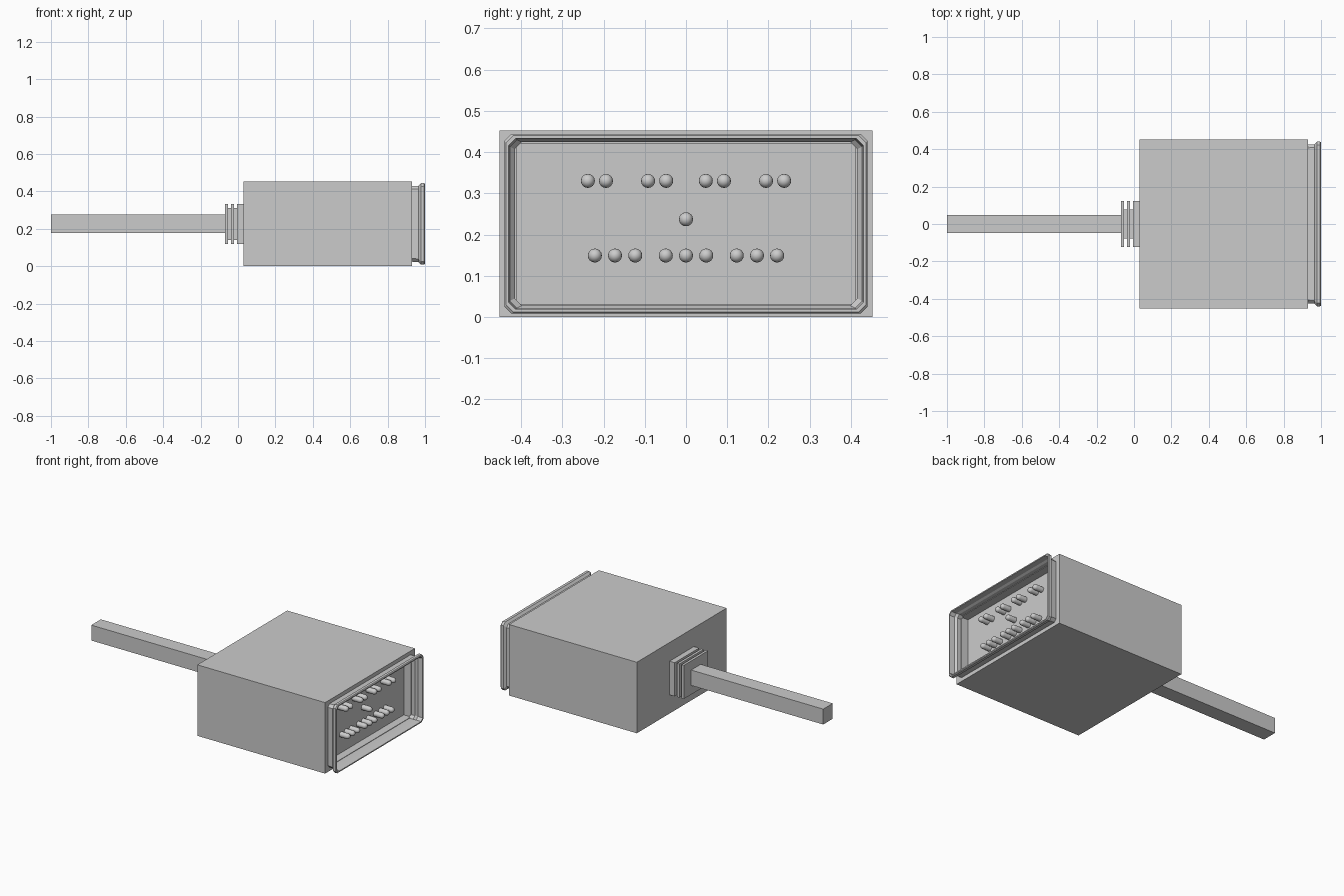
import bpy, bmesh, math
from mathutils import Matrix

if "Cube" in bpy.data.objects:
    bpy.data.objects.remove(bpy.data.objects["Cube"])

CZ = 0.226  # height of the connector axis

grey = bpy.data.materials.new("plain grey")
grey.diffuse_color = (0.6, 0.6, 0.6, 1)
grey.use_nodes = True
grey.node_tree.nodes["Principled BSDF"].inputs["Base Color"].default_value = grey.diffuse_color


def finish(name, bm):
    bmesh.ops.recalc_face_normals(bm, faces=bm.faces)
    me = bpy.data.meshes.new(name)
    bm.to_mesh(me)
    bm.free()
    me.materials.append(grey)
    ob = bpy.data.objects.new(name, me)
    bpy.context.collection.objects.link(ob)
    return ob


def section(bm, x, hy, hz, c):
    """Rectangle across the x axis, with chamfered corners when c > 0."""
    if c:
        q = [(hy, hz - c), (hy - c, hz), (c - hy, hz), (-hy, hz - c),
             (-hy, c - hz), (c - hy, -hz), (hy - c, -hz), (hy, c - hz)]
    else:
        q = [(hy, hz), (-hy, hz), (-hy, -hz), (hy, -hz)]
    return [bm.verts.new((x, y, CZ + z)) for y, z in q]


def loft(name, rings, chamfer=0.0, closed=False):
    """Skin a list of (x, half width, half height) sections along x."""
    bm = bmesh.new()
    loops = [section(bm, *r, chamfer) for r in rings]
    pairs = list(zip(loops, loops[1:]))
    if closed:
        pairs.append((loops[-1], loops[0]))
    else:
        bm.faces.new(loops[0])
        bm.faces.new(loops[-1])
    for a, b in pairs:
        n = len(a)
        for i in range(n):
            j = (i + 1) % n
            bm.faces.new((a[i], a[j], b[j], b[i]))
    return finish(name, bm)


# Housing box with a recessed pin face at the front end
loft("housing", [(0.03, 0.452, 0.226), (0.93, 0.452, 0.226),
                 (0.93, 0.411, 0.195), (0.88, 0.411, 0.195)])

# Flared lip around the opening
loft("lip", [(0.925, 0.424, 0.202), (0.965, 0.426, 0.204), (0.978, 0.440, 0.218),
             (0.995, 0.440, 0.218), (1.0, 0.436, 0.214), (1.0, 0.430, 0.207),
             (0.968, 0.427, 0.204), (0.955, 0.415, 0.198), (0.925, 0.415, 0.198)],
     chamfer=0.017, closed=True)

# Strain relief: stacked plates on a narrower core
loft("relief_core", [(-0.062, 0.078, 0.086), (0.035, 0.078, 0.086)])
for i, (x0, x1) in enumerate([(-0.07, -0.054), (-0.038, -0.022), (-0.006, 0.031)]):
    loft(f"relief_plate_{i + 1}", [(x0, 0.122, 0.107), (x1, 0.122, 0.107)])

# Square cable
loft("cable", [(-1.0, 0.048, 0.049), (-0.06, 0.048, 0.049)])

# Round-tipped pins
pins = [(s * y, 0.33) for s in (-1, 1) for y in (0.048, 0.092, 0.194, 0.238)]
pins += [(g + d, 0.149) for g in (-0.172, 0, 0.172) for d in (-0.049, 0, 0.049)]
pins += [(0, 0.237)]
R, N = 0.017, 16
profile = [(0.875, R), (0.927, R)]
profile += [(0.927 + R * math.sin(a), R * math.cos(a))
            for a in (math.radians(22.5 * k) for k in (1, 2, 3))]
bm = bmesh.new()
for y, z in pins:
    loops = [[bm.verts.new((x, y + r * math.cos(2 * math.pi * k / N),
                            z + r * math.sin(2 * math.pi * k / N)))
              for k in range(N)] for x, r in profile]
    for a, b in zip(loops, loops[1:]):
        for i in range(N):
            j = (i + 1) % N
            bm.faces.new((a[i], a[j], b[j], b[i]))
    tip = bm.verts.new((0.927 + R, y, z))
    for i in range(N):
        bm.faces.new((loops[-1][i], loops[-1][(i + 1) % N], tip))
    bm.faces.new(loops[0])
for f in bm.faces:
    f.smooth = len(f.verts) <= 4
finish("pins", bm)
